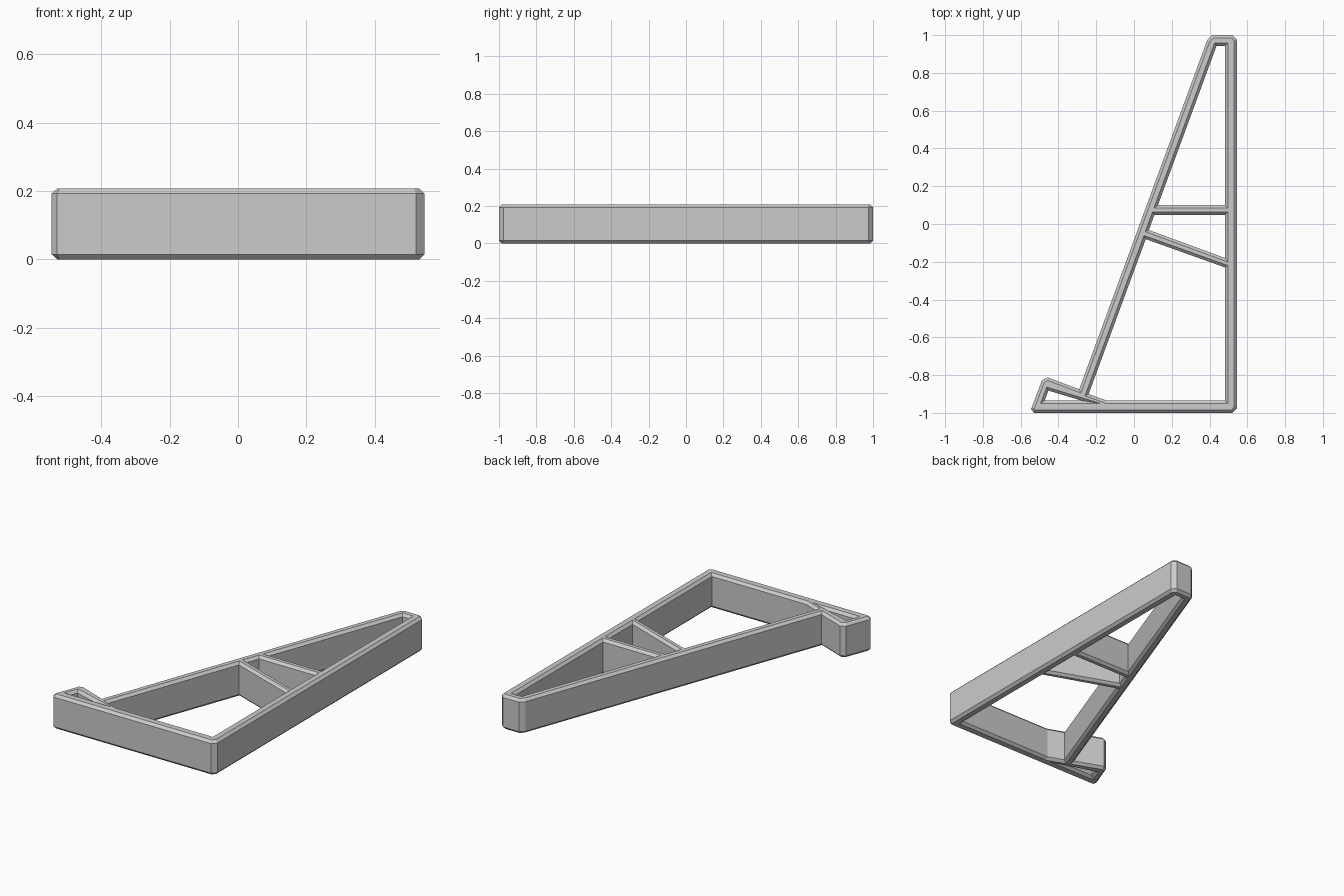
import bpy
import bmesh
from mathutils import Vector

if "Cube" in bpy.data.objects:
    bpy.data.objects.remove(bpy.data.objects["Cube"])

HEIGHT = 0.208
CHAMFER = 0.015

# Outer profile runs anticlockwise
outline = [(-0.53, -1), (0.52, -1), (0.545, -0.975), (0.545, 0.975), (0.52, 1),
           (0.415, 1), (0.388, 0.975), (-0.29, -0.875), (-0.458, -0.812),
           (-0.487, -0.827), (-0.545, -0.98)]

# Openings run clockwise, so material always lies on the left of an edge
openings = [
    [(0.127, 0.1), (0.437, 0.943), (0.482, 0.943), (0.482, 0.1)],
    [(0.079, -0.032), (0.108, 0.048), (0.482, 0.048), (0.482, -0.18)],
    [(-0.24, -0.9), (0.062, -0.08), (0.482, -0.23), (0.482, -0.935), (-0.145, -0.935)],
    [(-0.473, -0.935), (-0.453, -0.882), (-0.278, -0.935)],
]


def inset(points, amount):
    """Move a closed profile into the material with mitred corners."""
    pts = [Vector(p) for p in points]
    result = []
    for i, p in enumerate(pts):
        a = (p - pts[i - 1]).normalized()
        b = (pts[(i + 1) % len(pts)] - p).normalized()
        na, nb = Vector((-a.y, a.x)), Vector((-b.y, b.x))
        result.append(p + (na + nb) * amount / (1 + na.dot(nb)))
    return result


# Chamfered walls for the outline and every opening
bm = bmesh.new()
caps = {0: [], 3: []}
levels = [(0, CHAMFER), (CHAMFER, 0), (HEIGHT - CHAMFER, 0), (HEIGHT, CHAMFER)]
for profile in [outline] + openings:
    rings = [[bm.verts.new((p.x, p.y, z)) for p in inset(profile, d)] for z, d in levels]
    n = len(profile)
    for low, high in zip(rings, rings[1:]):
        for i in range(n):
            j = (i + 1) % n
            bm.faces.new((low[i], low[j], high[j], high[i]))
    for level, edges in caps.items():
        ring = rings[level]
        edges += [bm.edges.get((ring[i - 1], ring[i])) for i in range(n)]

# Flat top and bottom around the openings
for edges in caps.values():
    bmesh.ops.triangle_fill(bm, edges=edges, use_beauty=True)
bmesh.ops.recalc_face_normals(bm, faces=bm.faces)

mesh = bpy.data.meshes.new("bracket_frame")
bm.to_mesh(mesh)
bm.free()
frame = bpy.data.objects.new("bracket_frame", mesh)
bpy.context.collection.objects.link(frame)

# Plain grey finish
grey = bpy.data.materials.new("light_grey")
grey.use_nodes = True
colour = (0.6, 0.6, 0.6, 1)
grey.diffuse_color = colour
grey.node_tree.nodes["Principled BSDF"].inputs["Base Color"].default_value = colour
mesh.materials.append(grey)
